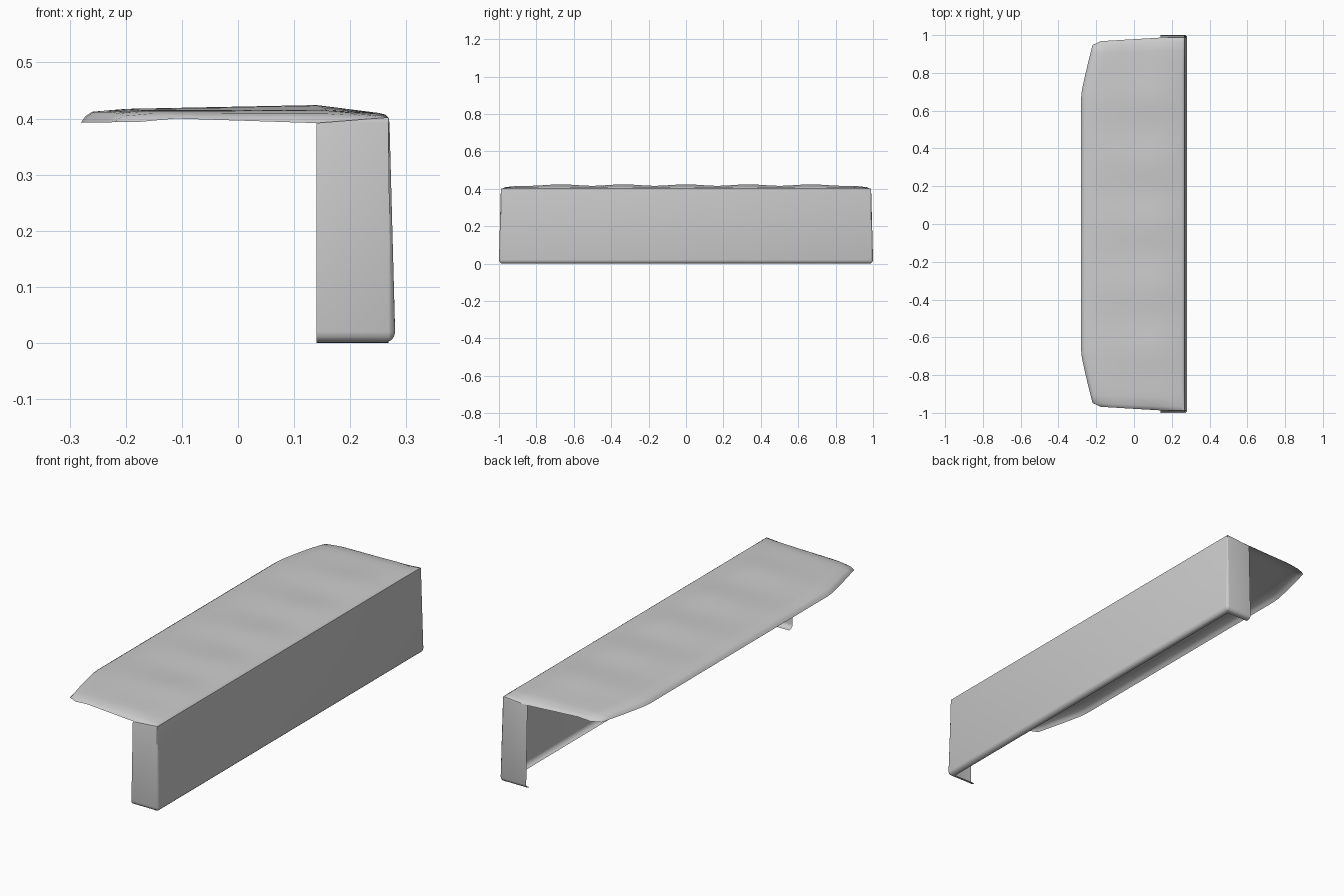
import bpy, math

if "Cube" in bpy.data.objects:
    bpy.data.objects.remove(bpy.data.objects["Cube"])


def interp(points, v):
    for (a, fa), (b, fb) in zip(points, points[1:]):
        if v <= b:
            return fa + (fb - fa) * max(0, (v - a) / (b - a))
    return points[-1][1]


def grid_object(name, rows):
    n = len(rows[0])
    verts = [p for row in rows for p in row]
    faces = [(i * n + j, (i + 1) * n + j, (i + 1) * n + j + 1, i * n + j + 1)
             for i in range(len(rows) - 1) for j in range(n - 1)]
    me = bpy.data.meshes.new(name)
    me.from_pydata(verts, [], faces)
    ob = bpy.data.objects.new(name, me)
    bpy.context.collection.objects.link(ob)
    bpy.context.view_layer.objects.active = ob
    ob.select_set(True)
    bpy.ops.object.shade_smooth_by_angle(angle=math.radians(50))
    ob.select_set(False)
    return ob


# Skirt: U-shaped plan swept with a tapered, bottom-rolled wall profile
X0, XF, YE, R = 0.14, 0.28, 1.0, 0.012
plan = [(X0, -YE, 0, -1)]
for side, start in ((-1, -90), (1, 0)):
    for k in range(5):
        a = math.radians(start + 22.5 * k)
        c, s = math.cos(a), math.sin(a)
        plan.append((XF - R + R * c, side * (YE - R) + R * s, c, s))
plan.append((X0, YE, 0, 1))
wall = [(-0.026, 0.0), (-0.015, 0.001), (-0.007, 0.005), (-0.002, 0.011),
        (0.0, 0.02), (-0.010, 0.392), (-0.0115, 0.402)]
skirt = []
for x, y, nx, ny in plan:
    row = []
    for off, z in wall:
        # square offset keeps the rounded corners parallel to the walls
        px = X0 if x == X0 else x + off * min(1, nx * 1.4)
        py = y + off * math.copysign(min(1, abs(ny) * 1.4), ny)
        if x == X0 and z > 0.39:
            z = 0.392
        row.append((px, py, z))
    skirt.append(row)
grid_object("front_skirt", skirt)

# Top cover: gently wavy sheet, rolled at its borders
ridge = [(-0.28, 0.393), (-0.272, 0.404), (-0.26, 0.412), (-0.2, 0.416),
         (0.14, 0.420), (0.25, 0.410), (0.262, 0.407), (0.2685, 0.401)]
end_edge = [(-0.28, 0.394), (-0.2, 0.400), (0.14, 0.391), (0.2685, 0.401)]
stations = [p[0] for p in ridge[:4]] + [-0.1, 0.0, 0.07] + [p[0] for p in ridge[4:]]
back_edge = [(0, -0.28), (0.69, -0.28), (0.967, -0.22), (1, -0.15)]
half = [0.0417 * k for k in range(1, 23)] + [0.967, 0.98, 0.988]
ys = [-v for v in reversed(half)] + [0] + half
cover = []
for y in ys:
    ay = abs(y)
    xl = interp(back_edge, ay)
    row = []
    for x in stations:
        t = (x + 0.28) / 0.5485
        px = xl + t * (0.2685 - xl)
        wave = 0.004 * math.cos(math.tau * y / 0.334)
        wave *= interp([(-0.26, 0), (-0.2, 0.3), (0.14, 1), (0.25, 0)], x)
        blend = interp([(0, 0), (0.85, 0), (0.94, 0.25), (0.967, 0.45),
                        (0.98, 0.7), (0.988, 1)], ay)
        z = (interp(ridge, x) + wave) * (1 - blend) + interp(end_edge, x) * blend
        # ends taper slightly toward the back
        py = y - math.copysign(interp([(-0.28, 0.02), (0.14, 0)], x)
                               * interp([(0.8, 0), (0.97, 1)], ay), y)
        row.append((px, py, z))
    cover.append(row)
cover = [list(reversed(r)) for r in cover]
grid_object("top_cover", [list(reversed(r)) for r in reversed(cover)])
